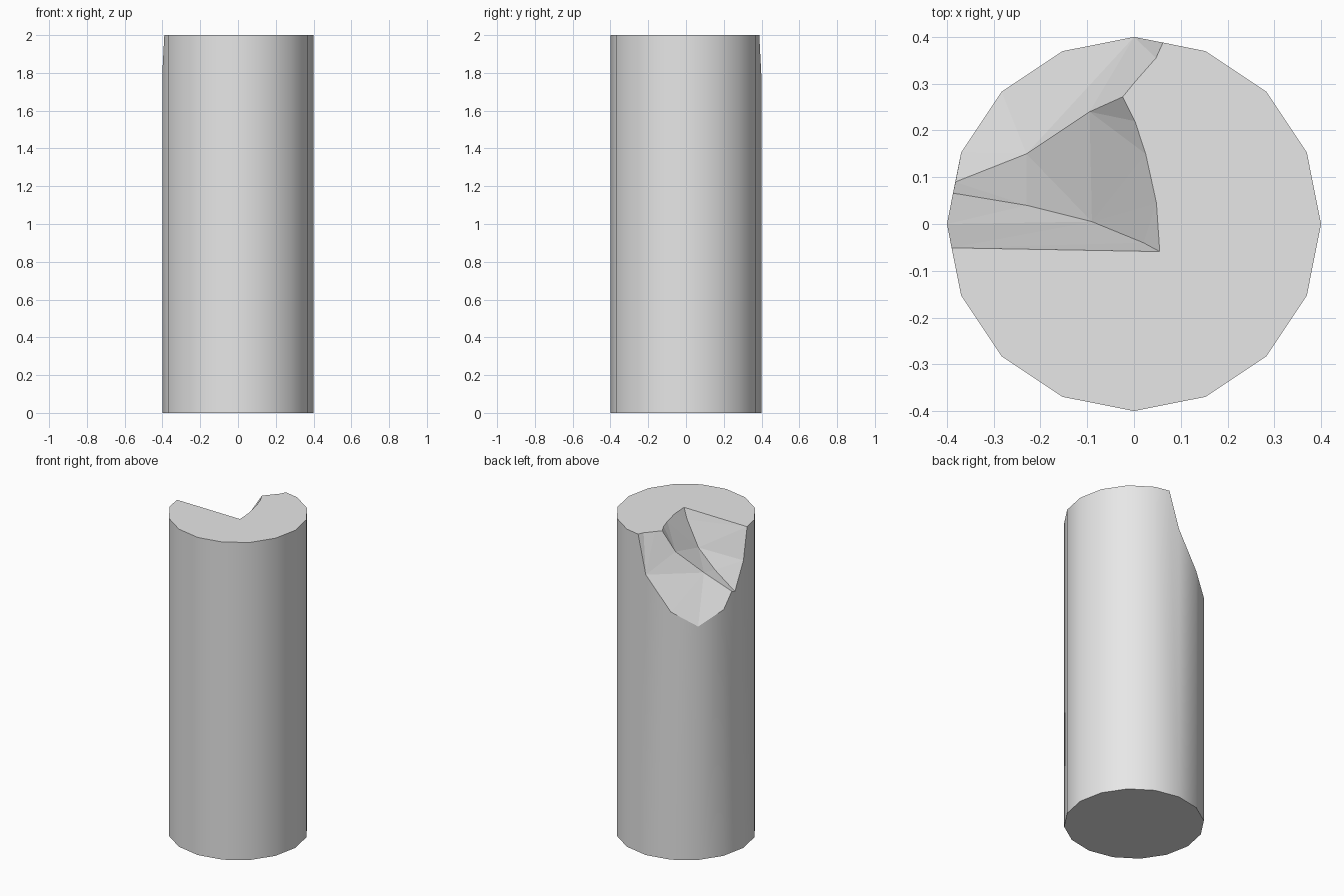
import bpy
import bmesh
from math import cos, sin, pi

cube = bpy.data.objects.get("Cube")
if cube:
    bpy.data.objects.remove(cube)

SIDES, RADIUS, HEIGHT = 16, 0.4, 2.0

stone = bpy.data.materials.new("grey_stone")
stone.use_nodes = True
stone.diffuse_color = (0.8, 0.8, 0.8, 1)
stone.node_tree.nodes["Principled BSDF"].inputs["Base Color"].default_value = (0.8, 0.8, 0.8, 1)

bm = bmesh.new()
pt = {}


def add(name, x, y, z=HEIGHT):
    pt[name] = bm.verts.new((x, y, z))


def face(names, smooth=False):
    f = bm.faces.new([pt[n] for n in names.split()])
    f.smooth = smooth
    return f


# Column rings: the upper rim dips where the chunk has broken away
broken_rim = {4: 1.765, 5: 1.56, 6: 1.47, 7: 1.55, 8: 1.81}
for i in range(SIDES):
    x, y = RADIUS * cos(2 * pi * i / SIDES), RADIUS * sin(2 * pi * i / SIDES)
    add(f"b{i}", x, y, 0)
    add(f"r{i}", x, y, broken_rim.get(i, HEIGHT))

# Points where the break meets the outer wall
add("back_end", 0.062, 0.388)
add("ridge_end", -0.382, 0.09, 1.645)
add("valley_end", -0.387, 0.066, 1.636)
add("side_end", -0.39, -0.051)

# Break outline on the top face
add("t1", 0.047, 0.355)
add("t2", 0.003, 0.305)
add("t3", -0.024, 0.272)
add("t4", 0.002, 0.22)
add("t5", 0.025, 0.15)
add("t6", 0.048, 0.045)
add("corner", 0.055, -0.059)

# Valley and ridge lines inside the break
add("v1", -0.23, 0.04, 1.72)
add("v2", -0.09, 0.005, 1.81)
add("v3", 0.02, -0.04, 1.94)
add("k1", -0.23, 0.15, 1.745)
add("k2", -0.095, 0.24, 1.875)

# Outer wall, with the extra rim points on the segments they cut
extra = {3: "back_end", 7: "ridge_end valley_end", 8: "side_end"}
for i in range(SIDES):
    j = (i + 1) % SIDES
    between = " ".join(reversed(extra.get(i, "").split()))
    face(f"b{i} b{j} r{j} {between} r{i}", smooth=True)

# Bottom and remaining top
face(" ".join(f"b{i}" for i in reversed(range(SIDES))))
rest = " ".join(f"r{i % SIDES}" for i in range(9, SIDES + 4))
top = face(f"side_end {rest} back_end t1 t2 t3 t4 t5 t6 corner")

# Facets of the break: side slope, floor, inner wall and outer chip
inner = [
    "corner side_end r8 valley_end v1 v2 v3",
    "valley_end ridge_end k1 v1",
    "v1 k1 k2 v2",
    "v2 k2 t3 t4 t5 t6",
    "v2 t6 corner v3",
    "back_end t1 t2 r4",
    "t2 t3 k2",
    "t2 k2 k1 r4",
    "r4 k1 ridge_end r7 r6 r5",
]
facets = [face(f) for f in inner]
bmesh.ops.recalc_face_normals(bm, faces=bm.faces[:])
bmesh.ops.triangulate(bm, faces=facets + [top])

# Crisp edges around every flat facet
for e in bm.edges:
    e.smooth = all(f.smooth for f in e.link_faces)

mesh = bpy.data.meshes.new("broken_column")
bm.to_mesh(mesh)
bm.free()
mesh.materials.append(stone)
column = bpy.data.objects.new("broken_column", mesh)
bpy.context.collection.objects.link(column)
